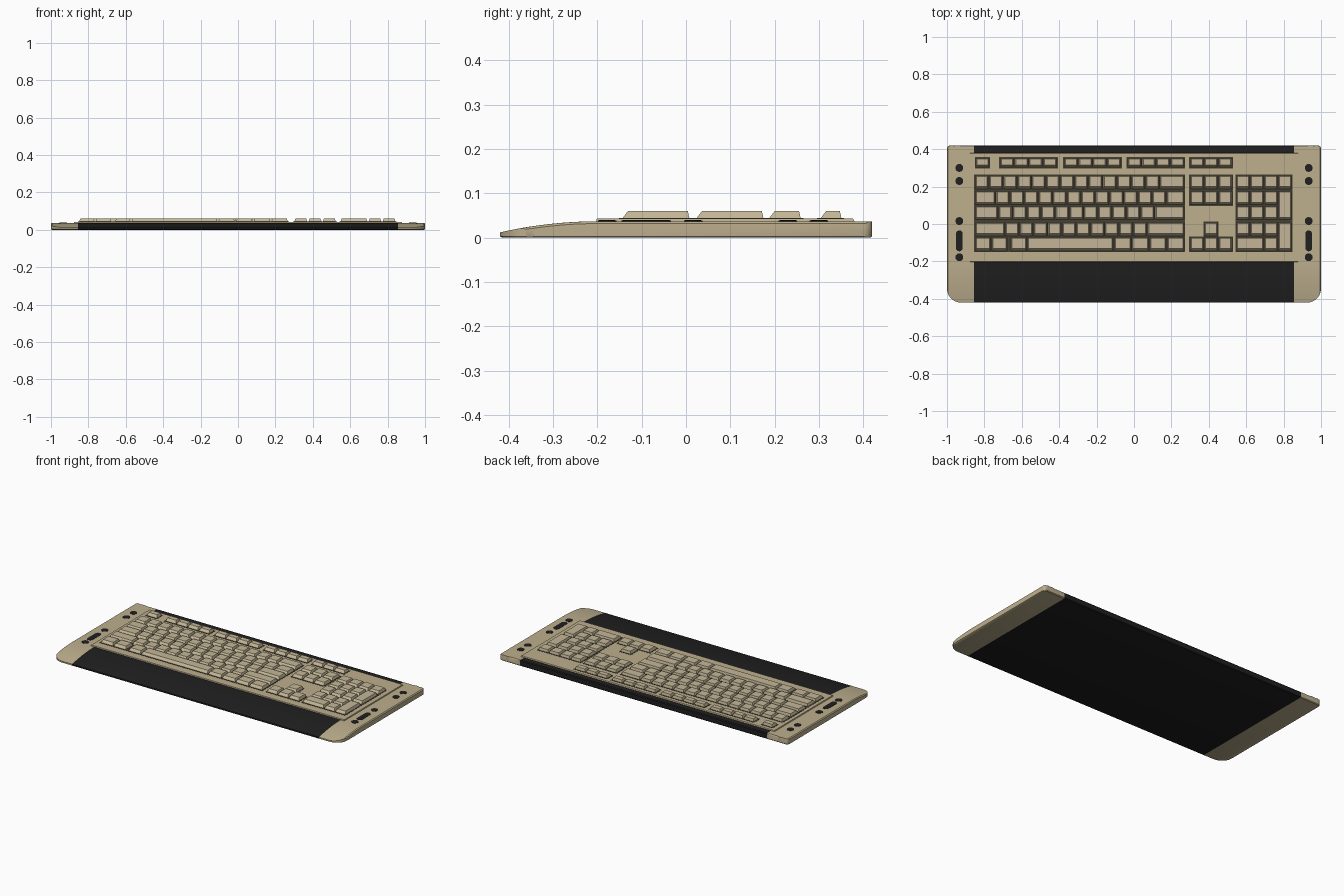
import bpy, bmesh, math

cube = bpy.data.objects.get("Cube")
if cube:
    bpy.data.objects.remove(cube, do_unlink=True)


def material(name, rgb):
    m = bpy.data.materials.new(name)
    m.use_nodes = True
    m.diffuse_color = (*rgb, 1)
    m.node_tree.nodes["Principled BSDF"].inputs["Base Color"].default_value = (*rgb, 1)
    return m


TAN = material("tan plastic", (0.51, 0.43, 0.27))
KEY = material("key tan", (0.55, 0.47, 0.31))
BLACK = material("black plastic", (0.014, 0.014, 0.014))
SEAM = material("dark seam", (0.06, 0.052, 0.035))


def finish(bm, name, mat, smooth=False):
    bmesh.ops.recalc_face_normals(bm, faces=bm.faces)
    me = bpy.data.meshes.new(name)
    bm.to_mesh(me)
    bm.free()
    me.materials.append(mat)
    ob = bpy.data.objects.new(name, me)
    bpy.context.collection.objects.link(ob)
    if smooth:
        bpy.ops.object.select_all(action='DESELECT')
        ob.select_set(True)
        bpy.context.view_layer.objects.active = ob
        bpy.ops.object.shade_smooth_by_angle(angle=math.radians(35))
    return ob


def loft(bm, rings):
    rows = [[bm.verts.new(p) for p in r] for r in rings]
    n = len(rows[0])
    for a, b in zip(rows, rows[1:]):
        for i in range(n):
            j = (i + 1) % n
            bm.faces.new((a[i], a[j], b[j], b[i]))
    bm.faces.new(rows[0])
    bm.faces.new(rows[-1])


# Body: low wedge section with a curved palm rest
HALF_X, HALF_Y, SPLIT = 1.0, 0.42, 0.855


def top_z(y):
    t = max(0, (-0.2 - y) / 0.22)
    return 0.012 + 0.025 * (1 - t * t)


def section(x, front, back, drop=0):
    ys = [front + (back - front) * (i / 24) ** 1.4 for i in range(25)]
    ring = [(x, front, 0.003), (x, front + 0.006, drop * 0.5)]
    ring += [(x, back - 0.004, drop * 0.5), (x, back, 0.004), (x, back, top_z(back) - 0.005 - drop)]
    ring += [(x, y - (0.004 if y == back else 0), top_z(y) - drop) for y in reversed(ys)]
    return ring


def corner(d, r):
    # Plan inset of a rounded corner at distance d from the end
    return r - math.sqrt(max(0, r * r - (r - d) ** 2)) if d < r else 0


for side, name in ((-1, "right_end_cap"), (1, "left_end_cap")):
    bm = bmesh.new()
    rings = [section(side * SPLIT, -HALF_Y, HALF_Y)]
    for i in range(13):
        d = 0.075 * (1 - math.sin(i / 12 * math.pi / 2))
        drop = 0.005 * max(0, 1 - d / 0.006)
        rings.append(section(side * (HALF_X - d), -HALF_Y + corner(d, 0.075),
                             HALF_Y - corner(d, 0.018), drop))
    loft(bm, rings)
    finish(bm, name, TAN, True)

bm = bmesh.new()
loft(bm, [section(x, -HALF_Y, HALF_Y) for x in (-SPLIT, SPLIT)])
finish(bm, "black_base_and_palm_rest", BLACK, True)


def frustum(bm, x0, x1, y0, y1, z0, z1, side=0, front=0, back=0):
    loft(bm, [[(x0, y0, z0), (x1, y0, z0), (x1, y1, z0), (x0, y1, z0)],
              [(x0 + side, y0 + front, z1), (x1 - side, y0 + front, z1),
               (x1 - side, y1 - back, z1), (x0 + side, y1 - back, z1)]])


# Raised deck carrying the keys
DECK = 0.043
bm = bmesh.new()
frustum(bm, -0.88, 0.88, -0.205, 0.383, 0.03, DECK, 0.004, 0.004, 0.006)
finish(bm, "key_deck", TAN)

# Key rows: front and back edge of each
PITCH = 0.076
ROWS = {"function": (0.300, 0.354), "number": (0.184, 0.262), "upper": (0.100, 0.178),
        "home": (0.020, 0.098), "lower": (-0.067, 0.011), "bottom": (-0.147, -0.069)}


def key(bm, x0, x1, row, back_row=None):
    y0, y1 = ROWS[row][0], ROWS[back_row or row][1]
    g = 0.003
    frustum(bm, x0 + g, x1 - g, y0 + g, y1 - g, DECK, 0.060, 0.006, 0.013, 0.004)


def run(bm, x0, x1, count, row):
    w = (x1 - x0) / count
    for i in range(count):
        key(bm, x0 + i * w, x0 + (i + 1) * w, row)


LEFT, RIGHT = -0.852, 0.27

# Main typing keys: wide first key, single keys, wide last key
bm = bmesh.new()
for row, first, singles in (("number", PITCH, 12), ("upper", 0.112, 12),
                            ("home", 0.126, 11), ("lower", 0.162, 10)):
    a = LEFT + first
    b = a + singles * PITCH
    key(bm, LEFT, a, row)
    run(bm, a, b, singles, row)
    key(bm, b, RIGHT, row)
run(bm, LEFT, -0.675, 2, "bottom")
key(bm, -0.66, -0.572, "bottom")
key(bm, -0.572, -0.108, "bottom")
run(bm, -0.108, RIGHT, 4, "bottom")
finish(bm, "typing_keys", KEY)

# Function keys
FUNCTION_GROUPS = ((-0.848, -0.772, 1), (-0.718, -0.41, 4), (-0.376, -0.068, 4),
                   (-0.036, 0.27, 4), (0.298, 0.526, 3))
bm = bmesh.new()
for x0, x1, n in FUNCTION_GROUPS:
    run(bm, x0, x1, n, "function")
finish(bm, "function_keys", KEY)

# Navigation and arrow keys
NAV0, NAV1 = 0.298, 0.526
bm = bmesh.new()
for row in ("number", "upper", "bottom"):
    run(bm, NAV0, NAV1, 3, row)
key(bm, NAV0 + PITCH, NAV1 - PITCH, "lower")
finish(bm, "navigation_keys", KEY)

# Number pad with two tall keys
PAD0, PAD1 = 0.545, 0.845
bm = bmesh.new()
w = (PAD1 - PAD0) / 4
run(bm, PAD0, PAD1, 4, "number")
for row in ("upper", "home", "lower"):
    run(bm, PAD0, PAD1 - w, 3, row)
key(bm, PAD0, PAD0 + 2 * w, "bottom")
key(bm, PAD0 + 2 * w, PAD1 - w, "bottom")
key(bm, PAD1 - w, PAD1, "home", "upper")
key(bm, PAD1 - w, PAD1, "bottom", "lower")
finish(bm, "number_pad_keys", KEY)

# Dark seams around and between the key groups
bm = bmesh.new()
wells = [(x0, x1, "function", "function") for x0, x1, n in FUNCTION_GROUPS]
wells += [(LEFT, RIGHT, "bottom", "number"), (PAD0, PAD1, "bottom", "number"),
          (NAV0, NAV1, "upper", "number"), (NAV0, NAV1, "bottom", "bottom"),
          (NAV0 + PITCH, NAV1 - PITCH, "lower", "lower")]
for x0, x1, low, high in wells:
    frustum(bm, x0 - 0.003, x1 + 0.003, ROWS[low][0] - 0.004, ROWS[high][1] + 0.003,
            DECK - 0.001, DECK + 0.001)
finish(bm, "key_seams", SEAM)


# Round and slotted media buttons on both end caps
def pill(bm, x, y, r, half, z0, z1):
    rings = []
    for z, rr in ((z0, r), (z1 - 0.001, r), (z1, r * 0.85)):
        ring = []
        for i in range(24):
            a = (i + 0.5) / 24 * math.tau
            ring.append((x + rr * math.cos(a),
                         y + rr * math.sin(a) + math.copysign(half, math.sin(a)), z))
        rings.append(ring)
    loft(bm, rings)


for side, name in ((-1, "right_media_buttons"), (1, "left_media_buttons")):
    bm = bmesh.new()
    for y in (0.30, 0.23, 0.016, -0.178):
        pill(bm, side * 0.934, y, 0.021, 0, 0.03, 0.0395)
    pill(bm, side * 0.934, -0.09, 0.018, 0.038, 0.03, 0.0395)
    finish(bm, name, BLACK)
